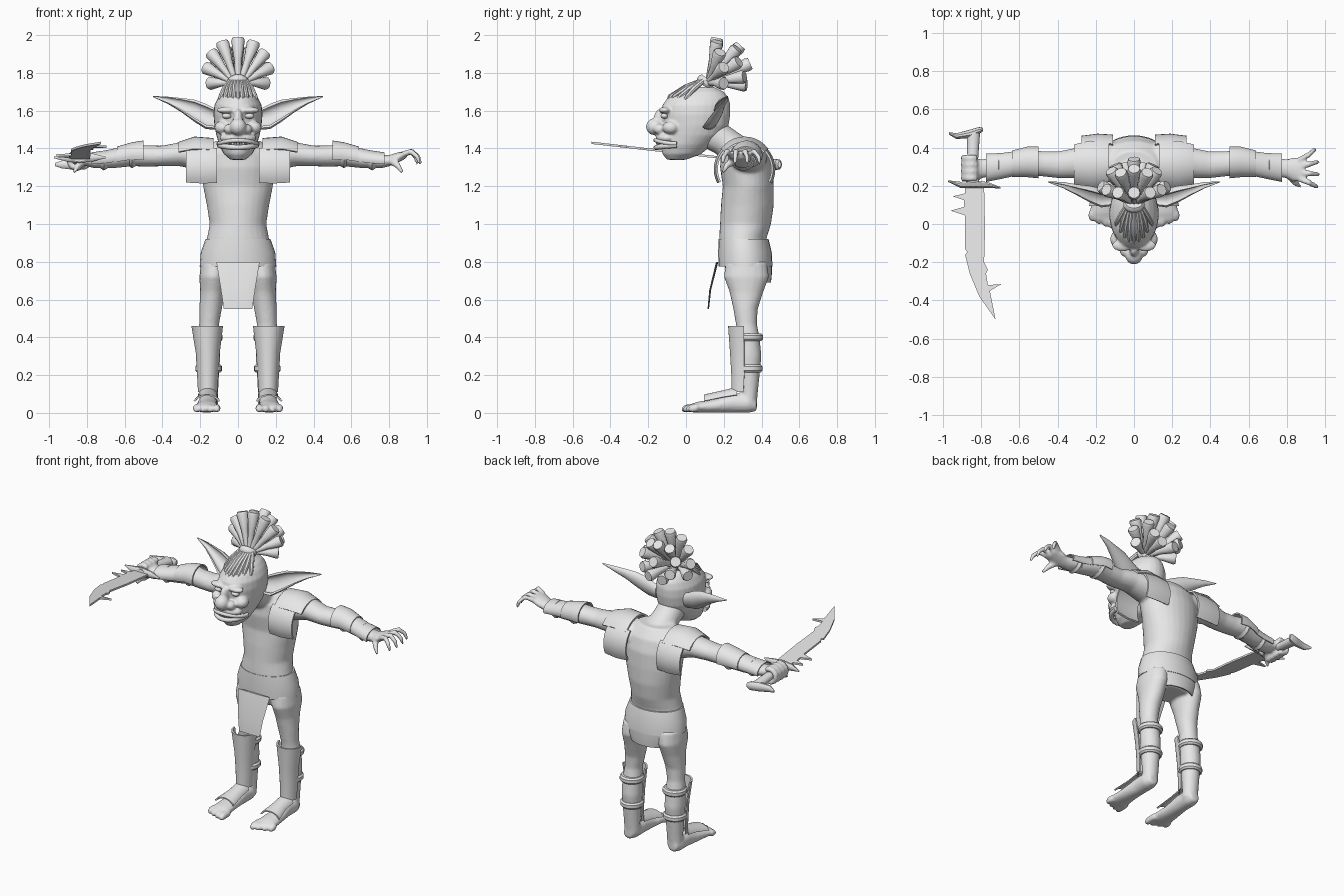
import bpy, bmesh, math
from mathutils import Vector, Matrix

X, Y, Z = Vector((1, 0, 0)), Vector((0, 1, 0)), Vector((0, 0, 1))
grey = bpy.data.materials.new("plain_grey")
grey.diffuse_color = (0.8, 0.8, 0.8, 1)


def ring(c, u, v, ra, rb, n=18, arc=None, k=0.88):
    """Closed ellipse, or a C-shaped band when an arc in degrees is given."""
    def pt(a, s=1):
        return c + u * (ra * s * math.cos(a)) + v * (rb * s * math.sin(a))
    if not arc:
        return [pt(2 * math.pi * i / n) for i in range(n)]
    angs = [math.radians(arc[0] + (arc[1] - arc[0]) * i / n) for i in range(n + 1)]
    return [pt(a) for a in angs] + [pt(a, k) for a in reversed(angs)]


def loft(bm, rows, u=None, v=None, ref=X, m=1, **kw):
    """Skin rows of (x, y, z, ra, rb); fixed axes u, v or a frame following the path."""
    pts = [Vector((r[0], r[1], r[2])) for r in rows]
    rings = []
    for i, r in enumerate(rows):
        if u is None:
            t = (pts[min(i + 1, len(pts) - 1)] - pts[max(i - 1, 0)]).normalized()
            a = (ref - t * ref.dot(t)).normalized()
            b = t.cross(a)
        else:
            a, b = u, v
        rr = ring(pts[i], a, b, r[3], r[-1], **kw)
        rings.append([bm.verts.new((p.x * m, p.y, p.z)) for p in rr])
    n = len(rings[0])
    faces = [bm.faces.new((p[j], p[(j + 1) % n], q[(j + 1) % n], q[j]))
             for p, q in zip(rings, rings[1:]) for j in range(n)]
    faces += [bm.faces.new(rings[0]), bm.faces.new(rings[-1])]
    bmesh.ops.recalc_face_normals(bm, faces=faces)


def ball(bm, c, r):
    bmesh.ops.create_uvsphere(bm, u_segments=20, v_segments=12, radius=1,
                              matrix=Matrix.Translation(c) @ Matrix.Diagonal((*r, 1)))


def finish(name, bm, voxel=0, smooth=5):
    me = bpy.data.meshes.new(name)
    bm.to_mesh(me)
    bm.free()
    me.materials.append(grey)
    me.polygons.foreach_set("use_smooth", [True] * len(me.polygons))
    me.set_sharp_from_angle(angle=math.radians(40))
    ob = bpy.data.objects.new(name, me)
    bpy.context.collection.objects.link(ob)
    if voxel:
        r = ob.modifiers.new("blend", 'REMESH')
        r.mode, r.voxel_size, r.use_smooth_shade = 'VOXEL', voxel, True
        s = ob.modifiers.new("soften", 'SMOOTH')
        s.factor, s.iterations = 0.5, smooth
    return ob


# body: torso, neck, arms, hands, legs and feet blended together
bm = bmesh.new()
loft(bm, [(0, .33, .70, .12, .09), (0, .33, .76, .18, .12), (0, .31, .84, .185, .13),
          (0, .30, .92, .165, .125), (0, .315, 1.0, .15, .135), (0, .325, 1.1, .165, .14),
          (0, .33, 1.2, .185, .135), (0, .32, 1.3, .195, .14), (0, .31, 1.38, .19, .125),
          (0, .30, 1.44, .12, .085)], X, Y, n=28)
loft(bm, [(0, .3, 1.36, .1, .09), (0, .2, 1.44, .085, .08), (0, .1, 1.5, .08, .09)])
for m in (1, -1):
    arm = [(.08, .33, 1.33, .10, .08), (.2, .33, 1.36, .10, .085), (.3, .32, 1.37, .08, .065),
           (.4, .31, 1.36, .07, .055), (.48, .315, 1.36, .066, .056), (.56, .325, 1.365, .07, .06),
           (.66, .31, 1.345, .06, .05), (.76, .295, 1.33, .05, .035), (.8, .29, 1.335, .05, .03),
           (.84, .285, 1.35, .065, .028), (.89, .285, 1.367, .06, .02)]
    loft(bm, arm if m > 0 else arm[:-1], Y, Z, m=m)
    for i in range(4):
        if m > 0:  # open fingers
            y, d, s = .235 + .034 * i, .014 * (i - 1.3), (.93, 1, .97, .8)[i]
            loft(bm, [(.87, y, 1.367, .017, .017), (.88 + .04 * s, y + d, 1.385, .016, .016),
                      (.88 + .075 * s, y + 2 * d, 1.355, .014, .014),
                      (.88 + .09 * s, y + 2.2 * d, 1.315, .008, .008)], ref=Y, n=10)
        else:      # fingers curled round the grip
            loft(bm, [(.85 + .043 * math.cos(math.radians(a)), .24 + .035 * i,
                       1.337 + .043 * math.sin(math.radians(a)), .018, .017)
                      for a in range(130, -150, -35)], ref=Y, m=-1, n=10)
    loft(bm, [(.81, .26, 1.335, .022, .02), (.845, .215, 1.31, .017, .017),
              (.872, .195, 1.272, .009, .009)], ref=Z, m=m, n=10)
    loft(bm, [(.155, .33, .04, .05, .045), (.155, .335, .1, .05, .045), (.155, .335, .2, .055, .055),
              (.155, .335, .3, .062, .065), (.155, .33, .4, .06, .06), (.153, .32, .47, .053, .056),
              (.145, .315, .55, .06, .065), (.135, .32, .64, .066, .09), (.13, .32, .72, .075, .12),
              (.12, .32, .8, .075, .11)], X, Y, m=m)
    loft(bm, [(.16, .375, .04, .03, .03), (.16, .33, .05, .05, .05), (.16, .25, .052, .05, .052),
              (.165, .15, .037, .056, .037), (.165, .06, .03, .066, .029), (.165, .02, .024, .06, .02)],
         X, Z, m=m)
    for i in range(4):
        x, y = .112 + .036 * i, (-.015, -.005, .01, .025)[i]
        loft(bm, [(x, .06, .026, .021, .022), (x, y + .015, .024, .021, .022), (x, y - .01, .018, .012, .014)],
             X, Z, m=m, n=10)
finish("body", bm, .009, 5)

# head with muzzle, nose, brows and cheeks
bm = bmesh.new()
skull = [(1.34, .04, -.10, .0), (1.37, .075, -.125, .08), (1.42, .10, -.135, .14), (1.47, .115, -.13, .2),
         (1.52, .125, -.125, .225), (1.58, .13, -.13, .235), (1.63, .125, -.125, .235),
         (1.67, .105, -.095, .225), (1.70, .08, -.03, .2), (1.725, .045, .04, .15)]
loft(bm, [(0, (f + b) / 2, z, w, (b - f) / 2) for z, w, f, b in skull], X, Y, n=28)
ball(bm, (0, -.1, 1.455), (.098, .06, .035))
ball(bm, (0, -.165, 1.515), (.045, .047, .045))
ball(bm, (0, -.135, 1.56), (.025, .035, .05))
for m in (1, -1):
    ball(bm, (m * .045, -.138, 1.502), (.03, .035, .028))
    ball(bm, (m * .06, -.112, 1.602), (.055, .032, .018))
    ball(bm, (m * .085, -.08, 1.51), (.04, .045, .035))
finish("head", bm, .007, 4)

# lips and teeth
bm = bmesh.new()
for z, r, w, d in ((1.443, .011, .104, .112), (1.405, .014, .098, .108)):
    loft(bm, [(w * math.sin(a), -.05 - d * math.cos(a), z - .018 * math.sin(a) ** 2 * (1 if z > 1.42 else -.6), r, r)
              for a in (math.radians(t) for t in range(-90, 91, 15))], ref=Z, n=10)
finish("lips", bm)
bm = bmesh.new()
for i in range(-4, 5):
    a = math.radians(i * 17)
    x, y = .096 * math.sin(a), -.048 - .104 * math.cos(a)
    loft(bm, [(x, y, 1.44, .009, .007), (x, y, 1.425, .008, .006), (x, y, 1.412, .002, .002)], X, Y, n=8)
finish("teeth", bm)

# eyes
bm = bmesh.new()
for m in (1, -1):
    ball(bm, (m * .06, -.114, 1.572), (.026, .02, .015))
finish("eyes", bm)

# long cupped ears
bm = bmesh.new()
for m in (1, -1):
    loft(bm, [(.10, .13, 1.55, .055, .04), (.17, .13, 1.57, .072, .05), (.23, .15, 1.60, .063, .045),
              (.3, .175, 1.63, .04, .03), (.37, .2, 1.655, .02, .02), (.45, .22, 1.675, .003, .003)],
         Vector((0, .5, .87)), Vector((0, -.87, .5)), m=m, arc=(170, 370), k=.78)
finish("ears", bm)

# hair strands swept into a band
bm = bmesh.new()
for i in range(-4, 5):
    q = (i / 4) ** 2
    loft(bm, [(i * .024, -.105 + .09 * q, 1.645, .004, .004), (i * .023, -.085 + .09 * q, 1.675, .012, .012),
              (i * .018, 0.0 + .04 * q, 1.725 - .01 * q, .015, .015), (i * .009, .1, 1.765, .013, .013)], n=8)
finish("hair_strands", bm)
bm = bmesh.new()
loft(bm, [(0, .09, 1.735, .046, .04), (0, .097, 1.744, .056, .048), (0, .108, 1.759, .056, .048),
          (0, .115, 1.768, .046, .04)])
finish("hair_band", bm)

# fan of flaring hair tufts
bm = bmesh.new()
half = [(.085, .165, 1.965), (.145, .18, 1.91), (.175, .2, 1.83), (.155, .2, 1.745),
        (.07, .27, 1.93), (.12, .28, 1.86), (.10, .31, 1.78), (.05, .32, 1.735)]
tips = [(0, .165, 1.985), (0, .29, 1.945), (0, .34, 1.85)] + [(m * x, y, z) for x, y, z in half for m in (1, -1)]
for t in tips:
    b, t = Vector((t[0] * .15, .115, 1.75)), Vector(t)
    loft(bm, [(*b, .014, .014), (*b.lerp(t, .5), .02, .02), (*b.lerp(t, .93), .036, .036),
              (*b.lerp(t, 1), .031, .031)], ref=Vector((.8, -.6, .1)), n=10)
finish("hair_tufts", bm)

# shoulder plates: a top plate with a front and a back flap
bm = bmesh.new()
for m in (1, -1):
    loft(bm, [(.13, .31, 1.29, .155, .165), (.23, .31, 1.295, .16, .168), (.315, .31, 1.30, .135, .135)],
         Y, Z, m=m, arc=(38, 142), k=.93, n=10)
    for arc in ((134, 208), (-28, 46)):
        loft(bm, [(.11, .31, 1.29, .158, .155), (.19, .31, 1.29, .163, .16), (.275, .31, 1.29, .152, .15)],
             Y, Z, m=m, arc=arc, k=.93, n=8)
finish("shoulder_plates", bm)

# forearm guards with straps
bm = bmesh.new()
for m in (1, -1):
    loft(bm, [(.5, .322, 1.365, .083, .077), (.56, .325, 1.365, .08, .068), (.64, .315, 1.35, .07, .06)],
         Y, Z, m=m, arc=(-20, 200), k=.9)
    loft(bm, [(.63, .315, 1.35, .065, .055), (.7, .303, 1.34, .068, .05), (.775, .295, 1.333, .075, .046)],
         Y, Z, m=m, arc=(-20, 200), k=.9)
    for x, y, z, r in ((.56, .325, 1.363, .068), (.71, .303, 1.337, .054)):
        loft(bm, [(x - .018, y, z, r, r - .01), (x, y, z, r + .01, r), (x + .018, y, z, r, r - .01)], Y, Z, m=m)
finish("forearm_guards", bm)

# shin guards with foot flaps and calf straps
bm = bmesh.new()
for m in (1, -1):
    loft(bm, [(.16, .31, .11, .052, .07), (.16, .315, .2, .057, .075), (.16, .315, .32, .064, .082),
              (.163, .315, .46, .084, .092)], X, Y, m=m, arc=(185, 355), k=.88)
    loft(bm, [(.16, .27, .075, .055, .062), (.16, .19, .065, .056, .053), (.165, .095, .045, .075, .052)],
         X, Z, m=m, arc=(20, 160), k=.86)
    for z, r in ((.4, .065), (.235, .062)):
        loft(bm, [(.155, .335, z - .02, r, r), (.155, .335, z - .01, r + .009, r + .009),
                  (.155, .335, z + .01, r + .009, r + .009), (.155, .335, z + .02, r, r)], X, Y, m=m)
finish("shin_guards", bm)

# hip wrap, back flap and front loincloth
bm = bmesh.new()
loft(bm, [(0, .315, .775, .203, .143), (0, .312, .85, .197, .142), (0, .305, .92, .172, .132)], X, Y, n=28)
loft(bm, [(0, .33, .69, .15, .12), (0, .325, .74, .185, .13), (0, .315, .79, .2, .14)], X, Y, arc=(5, 175), k=.94)
finish("hip_wrap", bm)
bm = bmesh.new()
loft(bm, [(0, .118, .55, .075, .004), (0, .128, .65, .09, .005), (0, .165, .8, .115, .006)], X, Y, n=12)
finish("loincloth", bm)

# curved notched blade
bm = bmesh.new()
outline = [(-.885, .2), (-.885, .16), (-.95, .145), (-.89, .125), (-.89, .09), (-.96, .07), (-.885, .045),
           (-.885, -.13), (-.873, -.15), (-.885, -.16), (-.86, -.26), (-.81, -.38), (-.725, -.5),
           (-.755, -.35), (-.695, -.315), (-.765, -.32), (-.775, -.26), (-.765, -.24), (-.785, -.2),
           (-.78, -.03), (-.785, .2)]
sides = [[bm.verts.new((x, y, 1.355 + (.15 - y) * .115 + h)) for x, y in outline] for h in (-.006, .006)]
for s in sides:
    bm.faces.new(s)
n = len(outline)
for j in range(n):
    k = (j + 1) % n
    bm.faces.new((sides[0][j], sides[0][k], sides[1][k], sides[1][j]))
bmesh.ops.recalc_face_normals(bm, faces=bm.faces)
finish("sword_blade", bm)

# sword grip, guard and pommel
bm = bmesh.new()
loft(bm, [(-.84, .19, 1.352, .03, .024), (-.845, .33, 1.335, .028, .024), (-.84, .48, 1.315, .034, .028)], X, Z)
loft(bm, [(-.975, .225, 1.352, .004, .004), (-.91, .205, 1.352, .016, .022), (-.84, .205, 1.352, .018, .03),
          (-.77, .205, 1.352, .016, .022), (-.7, .19, 1.352, .004, .004)], Y, Z, n=10)
loft(bm, [(-.97, .475, 1.315, .006, .008), (-.93, .46, 1.315, .015, .022), (-.86, .472, 1.315, .022, .03),
          (-.81, .49, 1.315, .018, .028), (-.79, .495, 1.315, .008, .016)], Y, Z, n=10)
finish("sword_hilt", bm)
